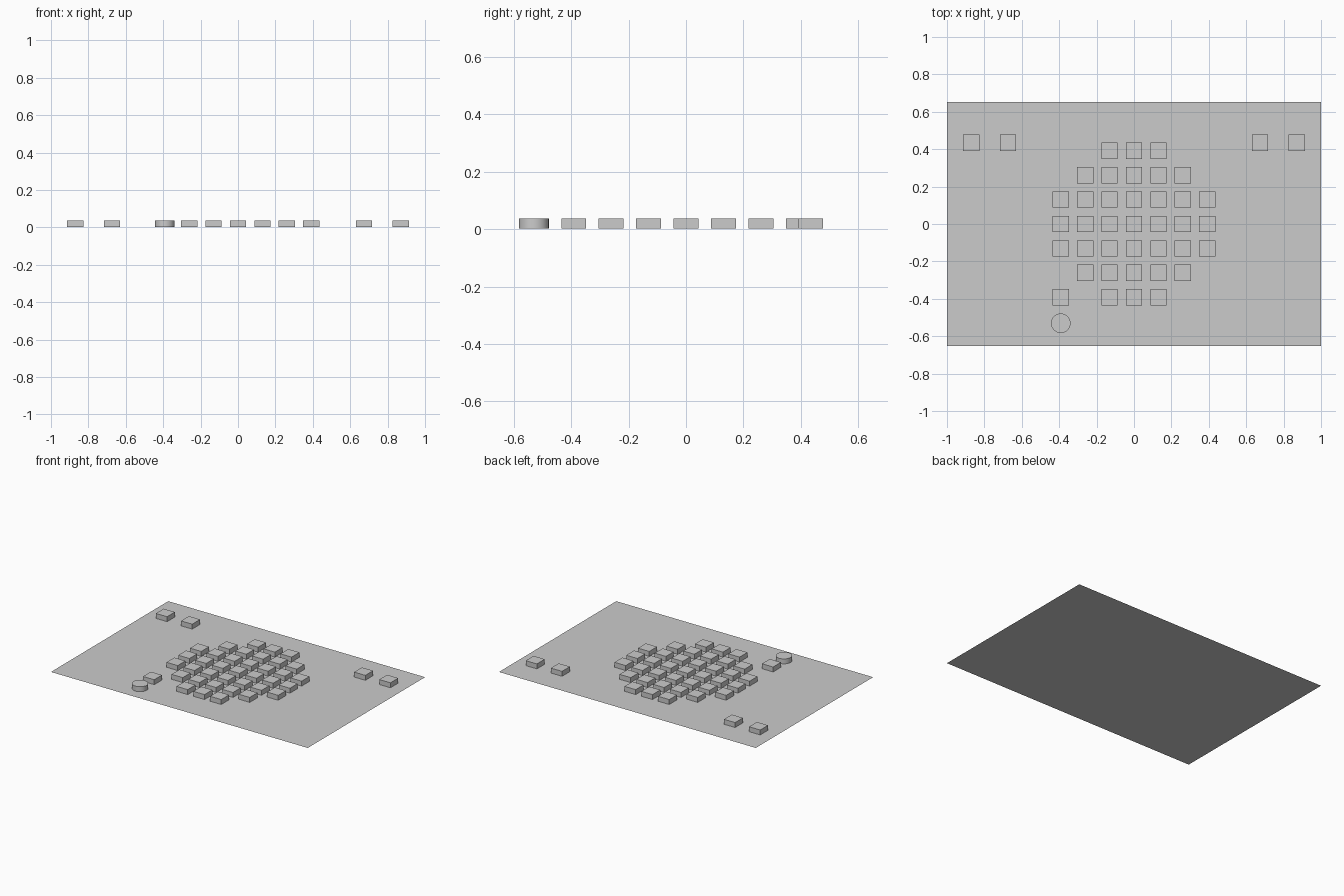
import bpy
import bmesh
import math
from mathutils import Matrix

if "Cube" in bpy.data.objects:
    bpy.data.objects.remove(bpy.data.objects["Cube"])

U = 2 / 23          # layout unit: the ground sheet is 23 x 15 units
H = 0.4 * U         # tile height
GAP = 0.02 * U      # tiles sit just above the sheet

grey = bpy.data.materials.new("plain grey")
grey.diffuse_color = (0.6, 0.6, 0.6, 1)
grey.use_nodes = True
grey.node_tree.nodes["Principled BSDF"].inputs["Base Color"].default_value = grey.diffuse_color


def add_object(name, bm, x=0, y=0, z=0):
    mesh = bpy.data.meshes.new(name)
    bm.to_mesh(mesh)
    bm.free()
    mesh.materials.append(grey)
    obj = bpy.data.objects.new(name, mesh)
    obj.location = (x, y, z)
    bpy.context.collection.objects.link(obj)
    return obj


def add_tile(name, x, y):
    bm = bmesh.new()
    bmesh.ops.create_cube(bm, size=1, matrix=Matrix.Diagonal((U, U, H, 1)))
    return add_object(name, bm, x * U, y * U, GAP + H / 2)


# Flat ground sheet
bm = bmesh.new()
bmesh.ops.create_grid(bm, x_segments=1, y_segments=1, size=0.5,
                      matrix=Matrix.Diagonal((23 * U, 15 * U, 1, 1)))
add_object("ground_sheet", bm)

# Rounded field of square tiles, row half-width shrinking to front and back
for row in range(-3, 4):
    half = {3: 1, 2: 2}.get(abs(row), 3)
    for col in range(-half, half + 1):
        add_tile("field_tile", col * 1.5, row * 1.5)

# Mirrored pairs of tiles in the back corners
for side in (-1, 1):
    for x in (7.75, 10):
        add_tile("corner_tile", side * x, 5)

# Lone tile and round disc at front left
add_tile("lone_tile", -4.5, -4.5)
bm = bmesh.new()
bmesh.ops.create_cone(bm, cap_ends=True, segments=32, radius1=0.6 * U,
                      radius2=0.6 * U, depth=H)
disc = add_object("round_disc", bm, -4.5 * U, -6.1 * U, GAP + H / 2)
bpy.context.view_layer.objects.active = disc
disc.select_set(True)
bpy.ops.object.shade_smooth_by_angle(angle=math.radians(30))
